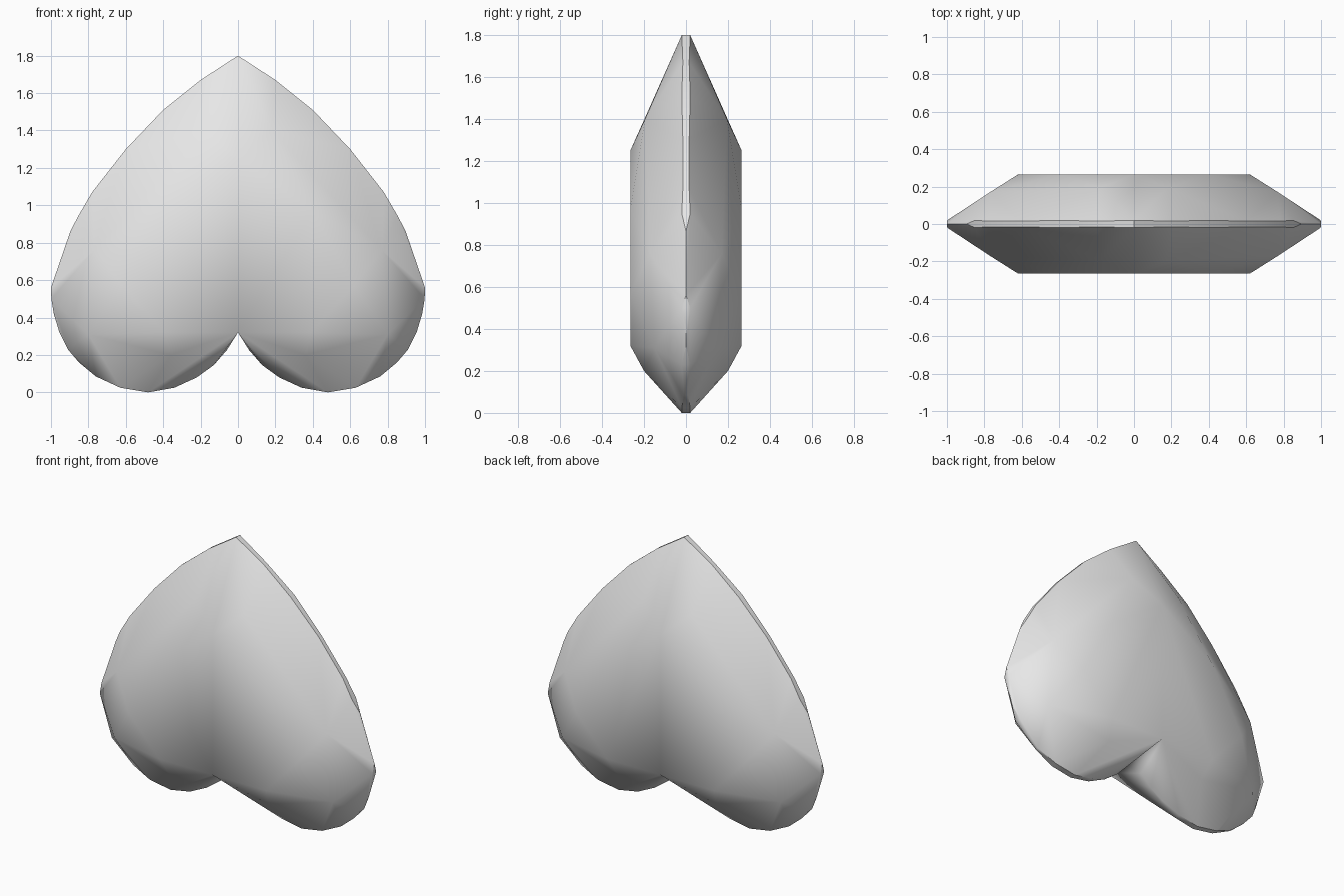
import bpy
import bmesh
import math
from mathutils import Matrix

cube = bpy.data.objects.get("Cube")
if cube:
    bpy.data.objects.remove(cube, do_unlink=True)

# Half outline of the upside-down heart: x, z, half thickness of the rim
RIM = [
    (0, 1.8, .02), (.2, 1.67, .015), (.4, 1.51, .02), (.6, 1.3, .015),
    (.78, 1.07, .015), (.85, .95, .02), (.895, .865, 0),
    (1, .56, 0), (.998, .5, .02), (.985, .42, 0), (.955, .32, 0),
    (.91, .23, .02), (.85, .16, 0), (.76, .085, .01), (.63, .025, .02),
    (.48, 0, .02), (.34, .025, .02), (.22, .08, .01), (.13, .145, 0),
    (.06, .225, .01), (0, .32, 0),
]
# Flat face and the facet corners between it and the rim: x, z, depth
FACETS = [
    (0, 1.25, .265), (.4, .97, .265), (.62, .57, .265), (.39, .32, .265),
    (0, .32, .265),
    (.18, 1.4, .195), (.77, .76, .17), (.8, .31, .15), (.36, .2, .2),
]

# Stone grey
stone = bpy.data.materials.new("light_grey")
stone.use_nodes = True
grey = (.8, .8, .8, 1)
stone.diffuse_color = grey
stone.node_tree.nodes["Principled BSDF"].inputs["Base Color"].default_value = grey

# One convex lobe, same facets front and back
bm = bmesh.new()
for x, z, depth in RIM + FACETS:
    for y in {depth, -depth}:
        bm.verts.new((x, y, z))
bmesh.ops.convex_hull(bm, input=bm.verts[:])
bmesh.ops.delete(bm, geom=[v for v in bm.verts if not v.link_faces], context='VERTS')

# Open the middle and mirror the lobe into a full heart
middle = [f for f in bm.faces if all(abs(v.co.x) < 1e-4 for v in f.verts)]
bmesh.ops.delete(bm, geom=middle, context='FACES')
bmesh.ops.mirror(bm, geom=bm.verts[:] + bm.edges[:] + bm.faces[:],
                 matrix=Matrix.Identity(4), merge_dist=.0005, axis='X')
bmesh.ops.remove_doubles(bm, verts=bm.verts[:], dist=.0005)
bmesh.ops.recalc_face_normals(bm, faces=bm.faces[:])

mesh = bpy.data.meshes.new("heart_stone")
bm.to_mesh(mesh)
bm.free()
mesh.materials.append(stone)
heart = bpy.data.objects.new("heart_stone", mesh)
bpy.context.collection.objects.link(heart)

# Soft shading with the sharp creases kept
bpy.ops.object.select_all(action='DESELECT')
heart.select_set(True)
bpy.context.view_layer.objects.active = heart
bpy.ops.object.shade_smooth_by_angle(angle=math.radians(30))
